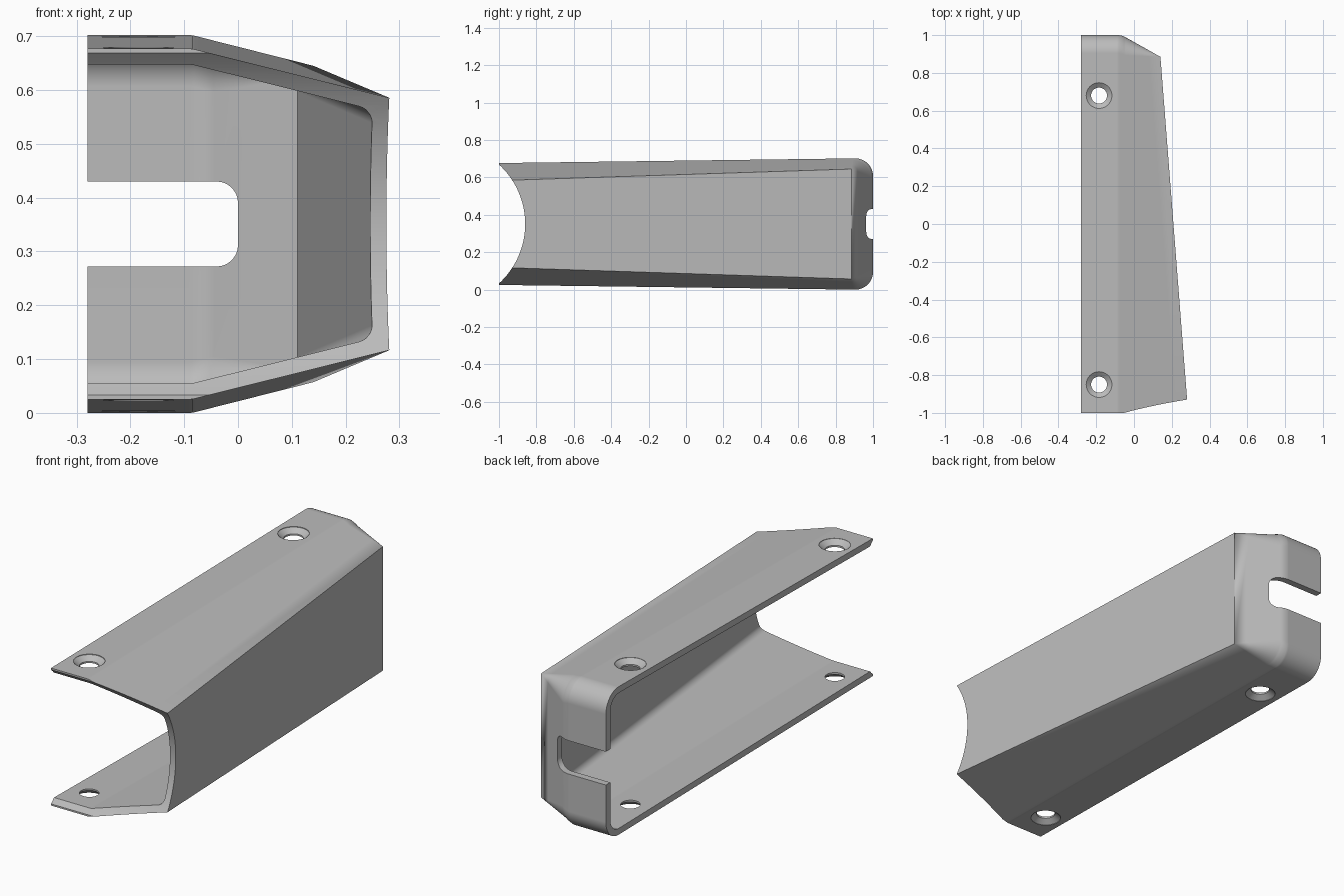
import bpy, bmesh
from math import sin, cos, pi, sqrt

cube = bpy.data.objects.get("Cube")
if cube:
    bpy.data.objects.remove(cube, do_unlink=True)

MID = 0.351       # height of the symmetry plane
RIDGE = -0.045    # where the straight slopes begin

grey = bpy.data.materials.new("plain grey")
grey.use_nodes = True
grey.diffuse_color = (0.5, 0.5, 0.5, 1)
grey.node_tree.nodes["Principled BSDF"].inputs["Base Color"].default_value = (0.5, 0.5, 0.5, 1)


def loft(name, rings):
    """Closed solid skinned through rings of equal point count."""
    bm = bmesh.new()
    rows = [[bm.verts.new(p) for p in ring] for ring in rings]
    n = len(rows[0])
    for a, b in zip(rows, rows[1:]):
        for i in range(n):
            j = (i + 1) % n
            bm.faces.new((a[i], a[j], b[j], b[i]))
    bm.faces.new(rows[0])
    bm.faces.new(rows[-1])
    bmesh.ops.remove_doubles(bm, verts=bm.verts, dist=0.00001)
    bmesh.ops.recalc_face_normals(bm, faces=bm.faces)
    mesh = bpy.data.meshes.new(name)
    bm.to_mesh(mesh)
    bm.free()
    mesh.materials.append(grey)
    obj = bpy.data.objects.new(name, mesh)
    bpy.context.collection.objects.link(obj)
    return obj


def soft(x, start, w):
    """Ramp of slope one with a rounded start."""
    d = max(0, x - start)
    return d * d / (2 * w) if d < w else d - w / 2


def top(x, y):
    return 0.69 + 0.0132 * y - 0.252 * soft(x, -0.09, 0.01)


def back(x):
    return 1 - 0.561 * soft(x, -0.085, 0.04)


def body(name, t, start, front, fillet, edge):
    """Tapered body inset by t, with the rear fillet fading out at the side."""
    def side(y):
        return 0.14 - 0.0778 * (y - 0.885) - t
    corner = side(0.885 - t / 2)
    stations = [(x, x, fillet, 0) for x in
                (start, -0.09, -0.085, -0.08, -0.07, -0.06, -0.052, RIDGE)]
    steps = 6 if edge else 0
    for d in [0.1, 0.06] + [edge * (1 - sin(i / max(1, steps) * pi / 2)) for i in range(steps + 1)]:
        fade = d / (corner - RIDGE)
        drop = edge - sqrt(max(0, edge ** 2 - max(0, edge - d) ** 2))
        stations.append((side(front) - d, corner - d, fillet * fade, drop))
    rings = []
    for xf, xb, r, drop in stations:
        yb = back(xb) - t * (1.147 if xb > RIDGE else 1.1)
        zb = top(xb, yb - r) - t - drop
        half = [(xf, front, top(xf, front) - t - drop)]
        for i in range(13):
            a = i / 12 * pi / 2
            half.append((xb, yb - r + r * sin(a), zb - r + r * cos(a)))
        rings.append(half + [(x, y, 2 * MID - z) for x, y, z in reversed(half)])
    return loft(name, rings)


def circle(r, n):
    return [(r * cos(2 * pi * i / n), r * sin(2 * pi * i / n)) for i in range(n)]


# Shell and its hollow
shell = body("cover_shell", 0, -0.28, -1, 0.095, 0)
cutters = [body("hollow", 0.03, -0.5, -1.4, 0.065, 0.025)]

# Concave front end
cutters.append(loft("front_scoop", [
    [(x, -1.291 + a, MID + b) for a, b in circle(0.431, 128)] for x in (-0.6, 0.6)]))

# Rounded cable slot in the rear wall
outline = [(-0.5, MID - 0.079)]
for sign in (-1, 1):
    for i in range(9):
        a = (i / 8 if sign < 0 else 1 - i / 8) * pi / 2
        outline.append((-0.04 + 0.04 * sin(a), MID + sign * (0.039 + 0.04 * cos(a))))
outline.append((-0.5, MID + 0.079))
cutters.append(loft("rear_slot", [[(x, y, z) for x, z in outline] for y in (0.8, 1.2)]))

# Countersunk screw holes through both flanges
for y in (-0.85, 0.68):
    h = top(-0.185, y) - MID
    levels = [(0.068, h + 0.1), (0.068, h - 0.002), (0.042, h - 0.022)]
    levels += [(r, -z) for r, z in reversed(levels)]
    cutters.append(loft("screw_hole", [
        [(-0.185 + a, y + b, MID + z) for a, b in circle(r, 48)] for r, z in levels]))

# Carve the shell
bpy.context.view_layer.objects.active = shell
shell.select_set(True)
for cutter in cutters:
    cutter.hide_render = True
    mod = shell.modifiers.new("cut", "BOOLEAN")
    mod.operation = "DIFFERENCE"
    mod.solver = "EXACT"
    mod.object = cutter
    bpy.ops.object.modifier_apply(modifier=mod.name)
    bpy.data.objects.remove(cutter, do_unlink=True)

# Smooth fillets, crisp edges
bpy.ops.object.shade_smooth_by_angle(angle=0.4)
weighted = shell.modifiers.new("flat_faces", "WEIGHTED_NORMAL")
weighted.keep_sharp = True
